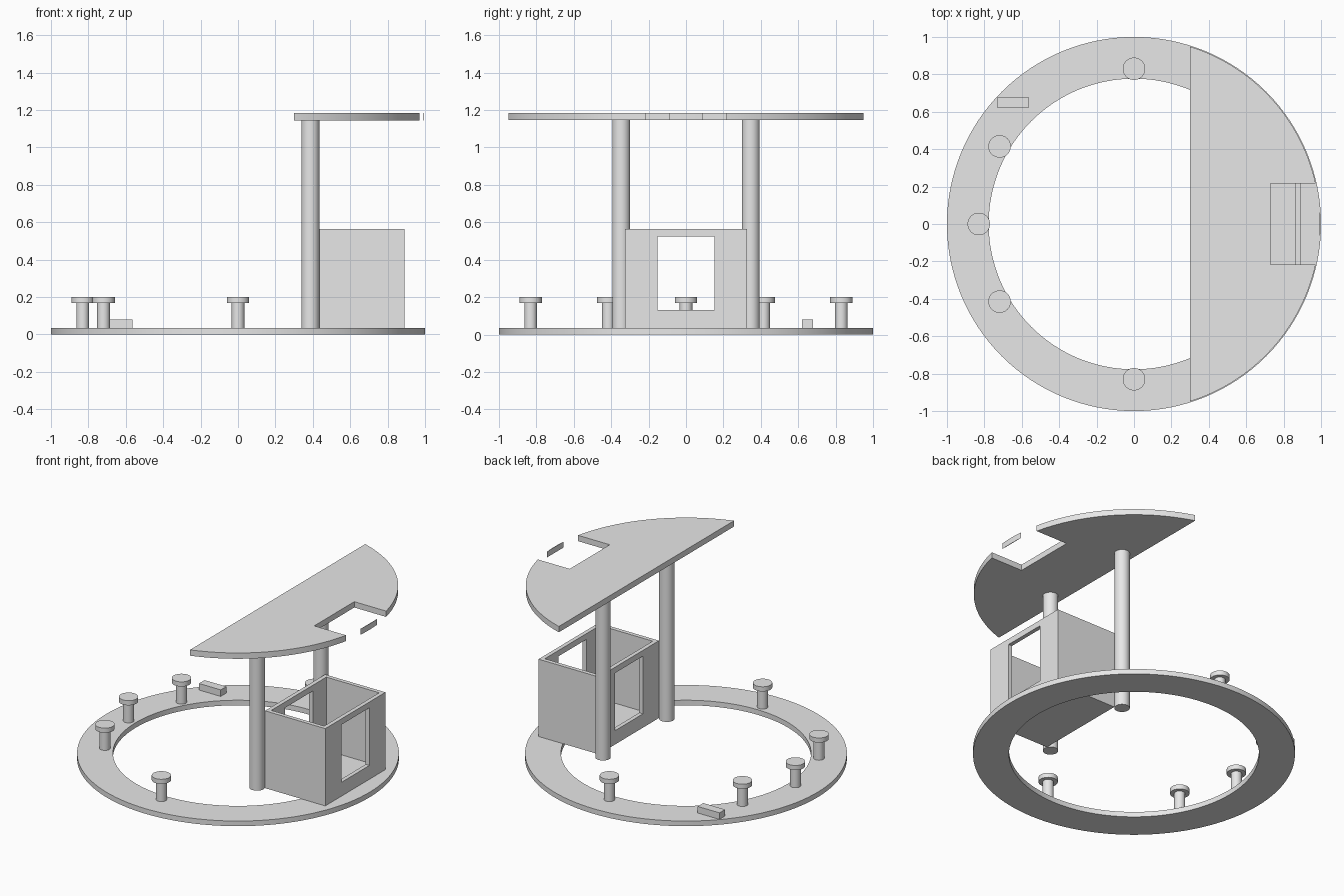
import bpy
import bmesh
import math
from mathutils import Matrix

cube = bpy.data.objects.get("Cube")
if cube:
    bpy.data.objects.remove(cube, do_unlink=True)

grey = bpy.data.materials.new("plain_grey")
grey.use_nodes = True
grey.diffuse_color = (0.8, 0.8, 0.8, 1)
grey.node_tree.nodes["Principled BSDF"].inputs["Base Color"].default_value = grey.diffuse_color


def finish(name, bm):
    """Turn a bmesh into a named, grey, smooth-by-angle object."""
    bmesh.ops.recalc_face_normals(bm, faces=bm.faces)
    mesh = bpy.data.meshes.new(name)
    bm.to_mesh(mesh)
    bm.free()
    mesh.materials.append(grey)
    obj = bpy.data.objects.new(name, mesh)
    bpy.context.collection.objects.link(obj)
    smooth(obj)
    return obj


def smooth(obj):
    bpy.ops.object.select_all(action="DESELECT")
    obj.select_set(True)
    bpy.context.view_layer.objects.active = obj
    bpy.ops.object.shade_smooth_by_angle(angle=math.radians(30))


def box(name, x, y, z):
    """Box from (min, max) pairs."""
    bm = bmesh.new()
    spans = (x, y, z)
    centre = [(a + b) / 2 for a, b in spans]
    size = [b - a for a, b in spans]
    bmesh.ops.create_cube(bm, size=1, matrix=Matrix.Translation(centre) @ Matrix.Diagonal((*size, 1)))
    return finish(name, bm)


def add_cylinder(bm, x, y, z, radius, sides=48):
    bmesh.ops.create_cone(bm, cap_ends=True, segments=sides, radius1=radius, radius2=radius,
                          depth=z[1] - z[0], matrix=Matrix.Translation((x, y, sum(z) / 2)))


def cylinder(name, x, y, z, radius, sides=48):
    bm = bmesh.new()
    add_cylinder(bm, x, y, z, radius, sides)
    return finish(name, bm)


def extrude(name, outline, z):
    """Extrude a flat outline between two heights."""
    bm = bmesh.new()
    face = bm.faces.new([bm.verts.new((x, y, z[0])) for x, y in outline])
    top = bmesh.ops.extrude_face_region(bm, geom=[face])["geom"]
    verts = [v for v in top if isinstance(v, bmesh.types.BMVert)]
    bmesh.ops.translate(bm, verts=verts, vec=(0, 0, z[1] - z[0]))
    return finish(name, bm)


def cut(obj, cutter):
    """Subtract the cutter and remove it."""
    mod = obj.modifiers.new("cut", "BOOLEAN")
    mod.operation = "DIFFERENCE"
    mod.solver = "EXACT"
    mod.object = cutter
    bpy.ops.object.select_all(action="DESELECT")
    obj.select_set(True)
    bpy.context.view_layer.objects.active = obj
    bpy.ops.object.modifier_apply(modifier=mod.name)
    bpy.data.objects.remove(cutter, do_unlink=True)
    smooth(obj)


def arc(radius, start, end, steps):
    angles = [start + (end - start) * i / steps for i in range(steps + 1)]
    return [(radius * math.cos(a), radius * math.sin(a)) for a in angles]


DECK = 0.035

# Base ring
ring = cylinder("base_ring", 0, 0, (0, DECK), 1, 128)
cut(ring, cylinder("ring_hole", 0, 0, (-0.1, 0.1), 0.777, 128))

# Open-topped cabin with a window through both end walls
cabin = box("cabin", (0.433, 0.89), (-0.326, 0.326), (DECK, 0.565))
cut(cabin, box("cabin_hollow", (0.461, 0.862), (-0.298, 0.298), (0.063, 0.7)))
cut(cabin, box("window_hole", (0.3, 1), (-0.152, 0.152), (0.13, 0.525)))

# Roof segment with a notch in its curved edge
R, EDGE, NOTCH, NOTCH_X, ROOF = 0.995, 0.3, 0.217, 0.73, (1.145, 1.185)
wide, narrow = math.acos(EDGE / R), math.asin(NOTCH / R)
outline = arc(R, -wide, -narrow, 32)
outline += [(NOTCH_X, -NOTCH), (NOTCH_X, NOTCH)]
outline += arc(R, narrow, wide, 32)
extrude("roof", outline, ROOF)

# Thin strip of rim left across the notch
half = math.asin(0.09 / R)
extrude("roof_rim_strip", arc(R, -half, half, 8), ROOF)

# Roof columns
for side, y in (("right", -0.346), ("left", 0.346)):
    cylinder(side + "_column", 0.387, y, (DECK, ROOF[0]), 0.048)

# Stools spaced around the ring
for i, degrees in enumerate((90, 150, 180, 210, 270)):
    a = math.radians(degrees)
    x, y = 0.83 * math.cos(a), 0.83 * math.sin(a)
    bm = bmesh.new()
    add_cylinder(bm, x, y, (DECK, 0.168), 0.034)
    add_cylinder(bm, x, y, (0.168, 0.2), 0.06)
    finish(f"stool_{i + 1}", bm)

# Small block on the ring
box("small_block", (-0.73, -0.565), (0.62, 0.68), (DECK, 0.08))
